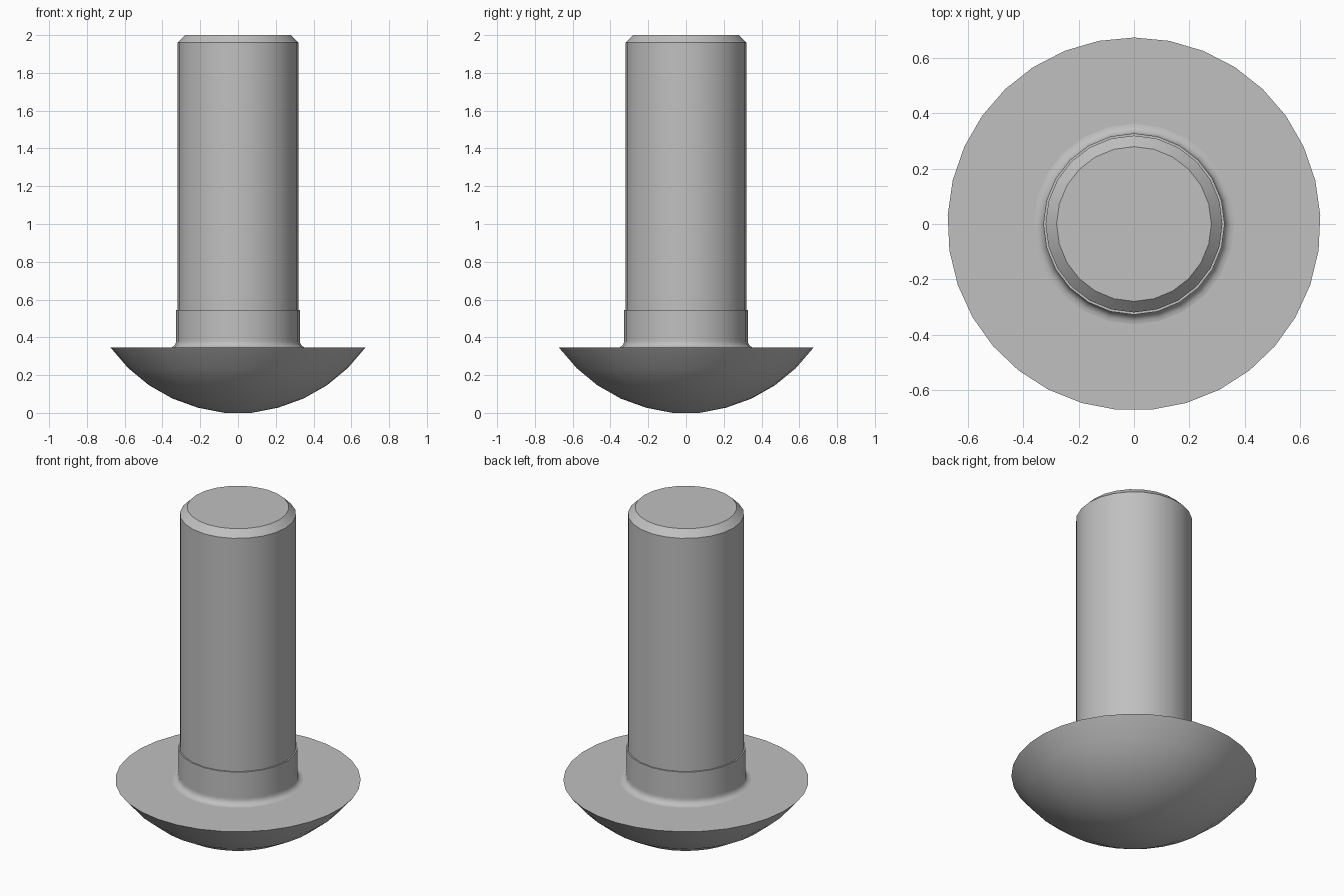
import bpy, bmesh, math

cube = bpy.data.objects.get("Cube")
if cube:
    bpy.data.objects.remove(cube, do_unlink=True)

steel = bpy.data.materials.new("grey_steel")
steel.use_nodes = True
GREY = (0.53, 0.53, 0.53, 1)
steel.diffuse_color = GREY
steel.node_tree.nodes["Principled BSDF"].inputs["Base Color"].default_value = GREY


def lathe(name, profile, sides, cap_start=True, cap_end=True):
    """Spin a (radius, height) profile, listed bottom to top, around z."""
    bm = bmesh.new()
    rings = []
    for r, z in profile:
        ring = []
        for i in range(sides):
            a = math.pi / 2 + math.tau * i / sides
            ring.append(bm.verts.new((r * math.cos(a), r * math.sin(a), z)))
        rings.append(ring)
    for low, high in zip(rings, rings[1:]):
        for i in range(sides):
            j = (i + 1) % sides
            bm.faces.new((low[i], low[j], high[j], high[i]))
    if cap_start:
        bm.faces.new(rings[0][::-1])
    if cap_end:
        bm.faces.new(rings[-1])
    mesh = bpy.data.meshes.new(name)
    bm.to_mesh(mesh)
    bm.free()
    mesh.materials.append(steel)
    obj = bpy.data.objects.new(name, mesh)
    bpy.context.collection.objects.link(obj)
    bpy.ops.object.select_all(action="DESELECT")
    obj.select_set(True)
    bpy.context.view_layer.objects.active = obj
    bpy.ops.object.shade_smooth_by_angle(angle=math.radians(30))
    return obj


HEAD_R, HEAD_H = 0.675, 0.345
NECK_R, NECK_TOP = 0.328, 0.545
SHANK_R = 0.32

# Domed head: a shallow spherical cap with a flat upper face
ball = (HEAD_R ** 2 + HEAD_H ** 2) / (2 * HEAD_H)
rim = math.asin(HEAD_R / ball)
dome = []
for k in range(1, 12, 2):
    a = rim * k / 11
    dome.append((ball * math.sin(a), ball * (1 - math.cos(a))))
dome[0] = (dome[0][0], 0)
lathe("domed_head", dome, 33)

# Neck collar with a rounded fillet where it meets the head
fillet = 0.035
collar = []
for k in range(6):
    a = math.pi / 2 * k / 5
    collar.append((NECK_R + fillet * (1 - math.sin(a)),
                   HEAD_H + fillet * (1 - math.cos(a))))
collar += [(NECK_R, HEAD_H + fillet + 0.01), (NECK_R, NECK_TOP)]
lathe("neck_collar", collar, 24, cap_start=False)

# Shank with a chamfered tip
lathe("shank", [(SHANK_R, NECK_TOP), (SHANK_R, 1.96), (0.28, 2)], 24, cap_start=False)
